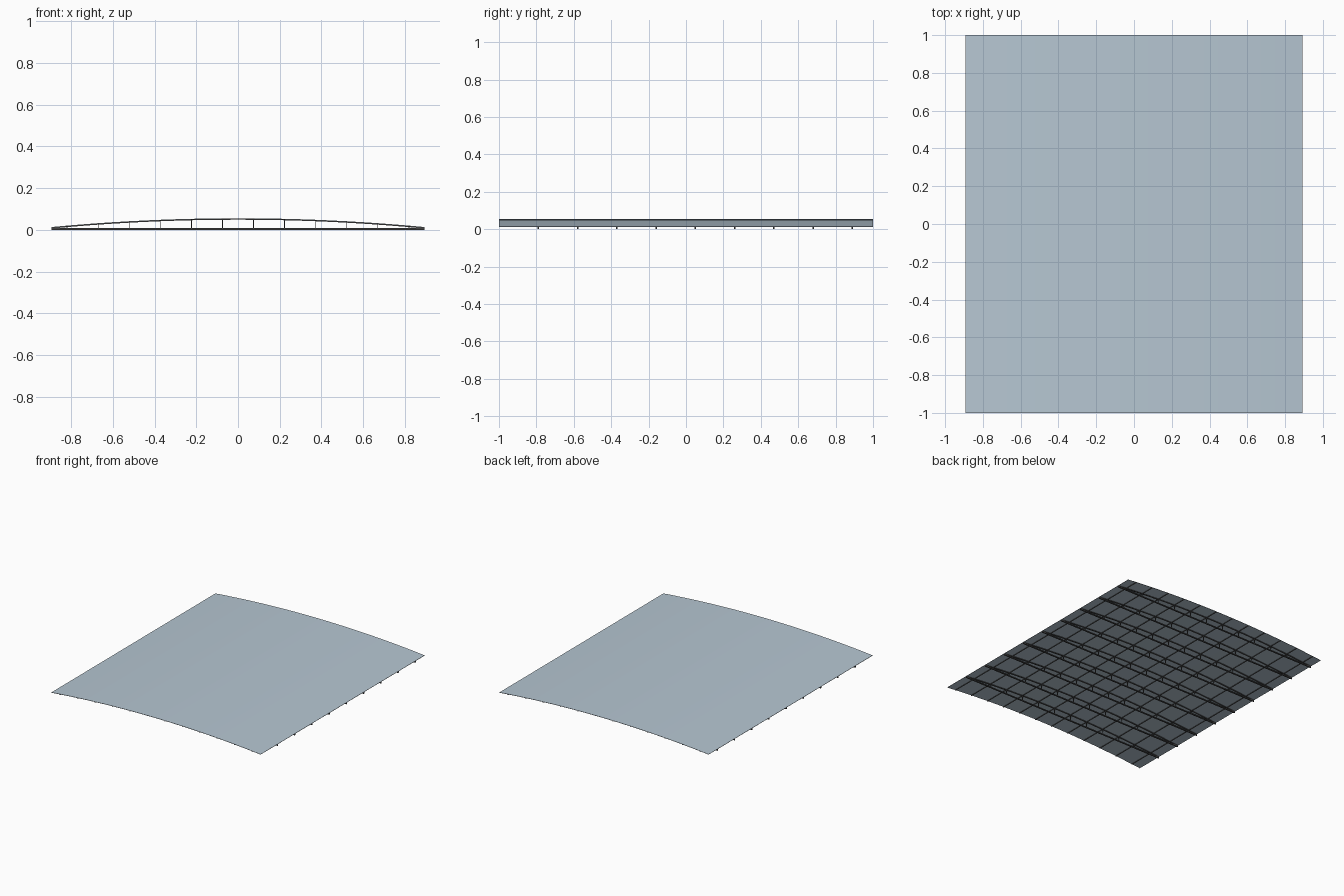
import bpy, bmesh, math

if "Cube" in bpy.data.objects:
    bpy.data.objects.remove(bpy.data.objects["Cube"])

HALF_X, RISE, EDGE_Z = 0.893, 0.042, 0.0125
R = (HALF_X ** 2 + RISE ** 2) / (2 * RISE)
BAY = HALF_X / 6
TRUSS_Y = [-0.79 + 0.21 * i for i in range(9)]


def arc_z(x):
    return EDGE_Z + RISE - R + math.sqrt(R * R - x * x)


def make_object(name, bm):
    bmesh.ops.recalc_face_normals(bm, faces=bm.faces)
    me = bpy.data.meshes.new(name)
    bm.to_mesh(me)
    bm.free()
    ob = bpy.data.objects.new(name, me)
    bpy.context.collection.objects.link(ob)
    return ob


def add_box(bm, x0, x1, y0, y1, z0, z1):
    g = bmesh.ops.create_cube(bm, size=1)
    for v in g["verts"]:
        v.co = (x0 if v.co.x < 0 else x1, y0 if v.co.y < 0 else y1, z0 if v.co.z < 0 else z1)


def add_arch(bm, y0, y1, top, bottom, n=24):
    # closed curved strip following the roof arc
    xs = [-HALF_X + 2 * HALF_X * i / n for i in range(n + 1)]
    rings = []
    for x in xs:
        z = arc_z(x)
        rings.append([bm.verts.new(p) for p in
                      ((x, y0, z + bottom), (x, y1, z + bottom), (x, y1, z + top), (x, y0, z + top))])
    for a, b in zip(rings, rings[1:]):
        for k in range(4):
            j = (k + 1) % 4
            bm.faces.new((a[k], a[j], b[j], b[k]))
    bm.faces.new(rings[0])
    bm.faces.new(rings[-1][::-1])


# roof sheet
bm = bmesh.new()
add_arch(bm, -1, 1, 0.001, -0.001)
roof = make_object("roof_sheet", bm)
mat = bpy.data.materials.new("roof_blue_grey")
mat.diffuse_color = (0.47, 0.57, 0.65, 1)
mat.use_nodes = True
mat.node_tree.nodes["Principled BSDF"].inputs["Base Color"].default_value = mat.diffuse_color
roof.data.materials.append(mat)

steel = bpy.data.materials.new("dark_steel")
steel.diffuse_color = (0.06, 0.06, 0.06, 1)
steel.use_nodes = True
steel.node_tree.nodes["Principled BSDF"].inputs["Base Color"].default_value = steel.diffuse_color

# bowstring trusses: bottom chord, top chord and posts
POSTS = [(i - 5.5) * BAY for i in range(12)]
for y in TRUSS_Y:
    bm = bmesh.new()
    w = 0.004
    add_box(bm, -HALF_X, HALF_X, y - w, y + w, 0, 0.008)
    add_arch(bm, y - w, y + w, -0.001, -0.006)
    for x in POSTS:
        add_box(bm, x - 0.002, x + 0.002, y - 0.002, y + 0.002, 0.006, arc_z(x) - 0.003)
    # bearing blocks joining the chords at the eaves
    for s in (-1, 1):
        x0, x1 = sorted((s * (HALF_X - 0.012), s * HALF_X))
        add_box(bm, x0, x1, y - w, y + w, 0.006, EDGE_Z - 0.001)
    make_object("truss", bm).data.materials.append(steel)

# purlins running the length of the roof
bm = bmesh.new()
for x in POSTS:
    z = arc_z(x)
    add_box(bm, x - 0.003, x + 0.003, -1, 1, z - 0.005, z - 0.001)
make_object("purlins", bm).data.materials.append(steel)
